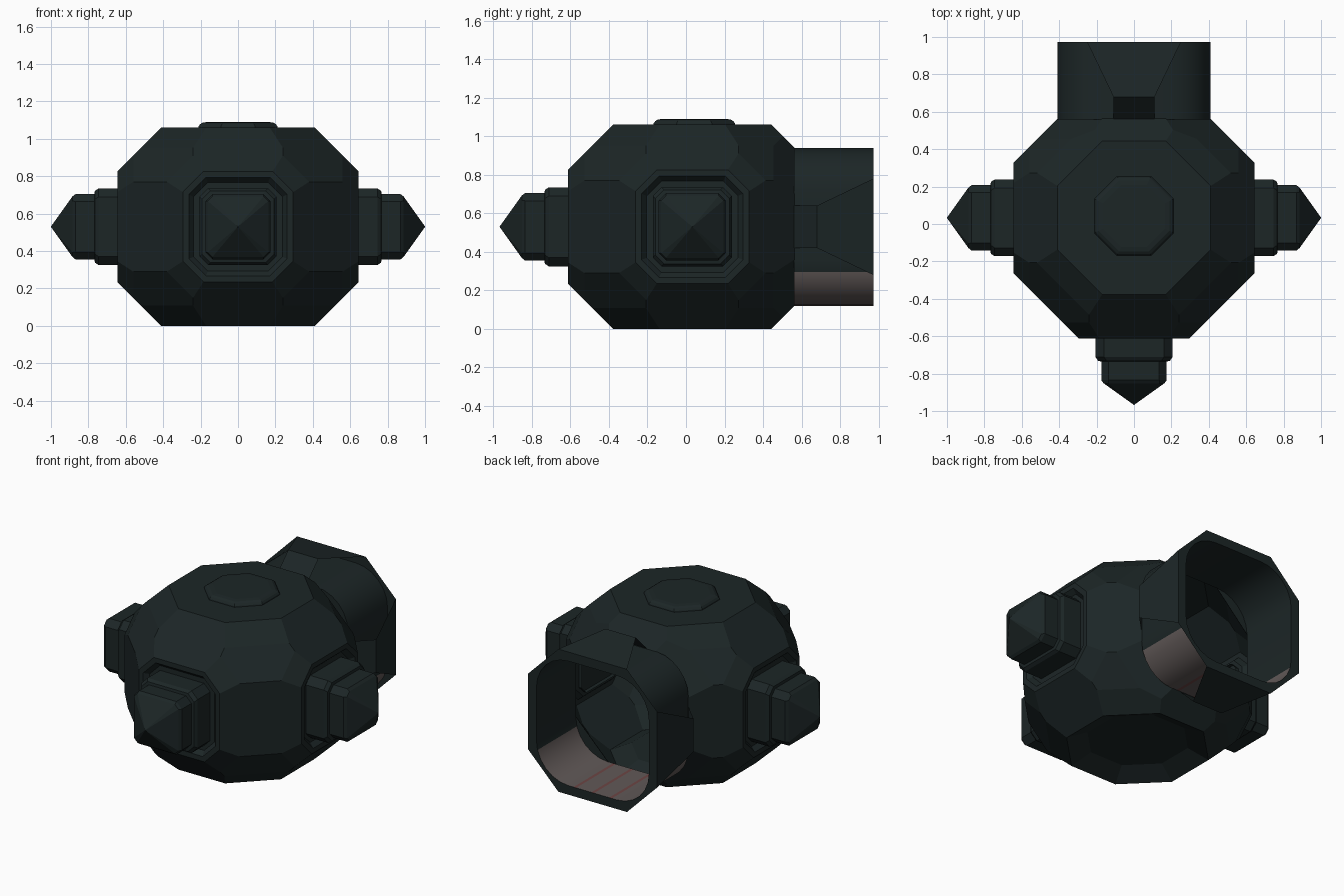
import bpy, bmesh, math
from itertools import product
from mathutils import Vector, Matrix

if "Cube" in bpy.data.objects:
    bpy.data.objects.remove(bpy.data.objects["Cube"])

C = Vector((0, 0.033, 0.53))          # centre of the faceted body


def material(name, rgb):
    m = bpy.data.materials.new(name)
    m.diffuse_color = (*rgb, 1)
    m.use_nodes = True
    m.node_tree.nodes["Principled BSDF"].inputs["Base Color"].default_value = m.diffuse_color
    return m


DARK = material("dark_green_grey", (0.0115, 0.0190, 0.0195))
PINK = material("dusty_pink_grey", (0.12, 0.10, 0.097))
RED = material("dull_red", (0.15, 0.06, 0.058))


def finish(bm, name, mats=(DARK,)):
    bmesh.ops.recalc_face_normals(bm, faces=bm.faces[:])
    me = bpy.data.meshes.new(name)
    bm.to_mesh(me)
    bm.free()
    ob = bpy.data.objects.new(name, me)
    bpy.context.collection.objects.link(ob)
    for m in mats:
        me.materials.append(m)
    return ob


def ring(half, cut):
    """Square with cut corners, 8 points."""
    a, b = half, half - cut
    return [(a, -b), (a, b), (b, a), (-b, a), (-a, b), (-a, -b), (-b, -a), (b, -a)]


def loft(name, rings, matrix):
    """rings: (half, corner cut, height); closed at the far end."""
    bm = bmesh.new()
    loops = [[bm.verts.new(matrix @ Vector((x, y, h))) for x, y in ring(r, c)]
             for r, c, h in rings]
    for a, b in zip(loops, loops[1:]):
        for i in range(8):
            j = (i + 1) % 8
            bm.faces.new((a[i], a[j], b[j], b[i]))
    bm.faces.new(loops[-1])
    return finish(bm, name)


# Body: a block trimmed by a set of planes, open at the back
axes = [((1, 0, 0), .645), ((-1, 0, 0), .645), ((0, -1, 0), .645),
        ((0, 1, 0), .53), ((0, 0, 1), .53), ((0, 0, -1), .53)]
planes = list(axes)
for s in product((-1, 0, 1), repeat=3):
    n = sum(map(abs, s))
    if n == 2:
        planes.append((s, 0.94))
    elif n == 3:
        planes.append((s, 1.18))
        for ax, lim in axes:
            w = Vector(s) + Vector(ax) * 0.65
            if Vector(s).dot(Vector(ax)) > 0:
                planes.append((w, 1.544 if lim > .6 else 1.4545))
bm = bmesh.new()
bmesh.ops.create_cube(bm, size=2)
for n, d in planes:
    n = Vector(n)
    bmesh.ops.bisect_plane(bm, geom=bm.verts[:] + bm.edges[:] + bm.faces[:], dist=1e-5,
                           plane_co=n * d / n.length_squared, plane_no=n, clear_outer=True)
    bmesh.ops.holes_fill(bm, edges=bm.edges[:], sides=0)
bmesh.ops.remove_doubles(bm, verts=bm.verts[:], dist=0.012)
bm.normal_update()
bmesh.ops.recalc_face_normals(bm, faces=bm.faces[:])


def facing(d):
    return [f for f in bm.faces if f.normal.dot(Vector(d)) > 0.99]


# sunken octagonal seats for the three studs, shallow dish underneath
for d in ((1, 0, 0), (-1, 0, 0), (0, -1, 0)):
    f = facing(d)
    bmesh.ops.inset_region(bm, faces=f, thickness=0.032, use_even_offset=True)
    bmesh.ops.inset_region(bm, faces=f, thickness=0.026, depth=-0.03, use_even_offset=True)
bmesh.ops.inset_region(bm, faces=facing((0, 0, -1)), thickness=0.12, depth=-0.06,
                       use_even_offset=True)
bmesh.ops.delete(bm, geom=facing((0, 1, 0)), context='FACES_ONLY')
bmesh.ops.translate(bm, verts=bm.verts[:], vec=C)
finish(bm, "body")

# Stepped studs with pyramid tips on the left, right and front
stud = [(.205, .045, .59), (.205, .045, .745), (.192, .045, .765), (.175, .04, .768),
        (.175, .04, .868), (.162, .025, .885), (.001, .0003, 1.0)]
for side, d in (("right", (1, 0, 0)), ("left", (-1, 0, 0)), ("front", (0, -1, 0))):
    rot = Vector(d).to_track_quat('Z', 'Y').to_matrix().to_4x4()
    loft("stud_" + side, stud, Matrix.Translation(C) @ rot)

# Low rounded cap on top
loft("top_cap", [(.213, .12, .525), (.211, .12, .537), (.203, .117, .548), (.19, .11, .556),
                 (.165, .097, .56)], Matrix.Translation(C + Vector((0, .01, 0))))

# Rear tube: rounded square, pink below, with thin red streaks along the floor
FRONT, REAR = 0.56, 0.972
H, K = 0.41, 0.175
prof, corners = [], []
for q in range(4):
    cx, cz = ((K, K), (-K, K), (-K, -K), (K, -K))[q]
    arc = []
    for i in range(7):
        a = math.radians(90 * q + 15 * i)
        arc.append((cx + (H - K) * math.cos(a), cz + (H - K) * math.sin(a)))
    corners.append(arc)
    prof += arc
    if q == 2:
        prof += [(x, -H) for x in (-.14, -.12, -.01, .01, .12, .14)]
N = len(prof)


def loop(bm, pts, y):
    return [bm.verts.new((x, y, C.z + z)) for x, z in pts]


bm = bmesh.new()
a, b = loop(bm, prof, FRONT), loop(bm, prof, REAR)
for i in range(N):
    j = (i + 1) % N
    f = bm.faces.new((a[i], a[j], b[j], b[i]))
    f.smooth = True
    if max(prof[i][1], prof[j][1]) < -.2:
        f.material_index = 2 if abs(prof[i][0] - prof[j][0]) < 0.025 and prof[i][1] < -.405 else 1
finish(bm, "rear_tube", (DARK, PINK, RED))

# Corner webs closing the gap between the body opening and the round tube corners
bm = bmesh.new()
for arc in corners:
    bm.faces.new(loop(bm, arc, FRONT + .002))
finish(bm, "corner_webs")

# Flat octagonal rim around the tube mouth
bm = bmesh.new()
edges = []
for pts in (prof, ring(.47, .22)):
    vs = loop(bm, pts, REAR)
    edges += [bm.edges.new((vs[i], vs[(i + 1) % len(vs)])) for i in range(len(vs))]
bmesh.ops.triangle_fill(bm, edges=edges, use_beauty=True, normal=(0, 1, 0))
hole = [f for f in bm.faces
        if all(max(abs(v.co.x), abs(v.co.z - C.z)) < H + .005 for v in f.verts)]
bmesh.ops.delete(bm, geom=hole, context='FACES_ONLY')
finish(bm, "tube_rim")

# Four bent plates from the body out to the rim
for k, side in enumerate(("top", "right", "bottom", "left")):
    m = Matrix.Translation((0, 0, C.z)) @ Matrix.Rotation(k * math.pi / 2, 4, 'Y')
    bm = bmesh.new()
    rows = [[bm.verts.new(m @ Vector((s * w, y, r))) for s in (-1, 1)]
            for w, y, r in ((.11, FRONT, .41), (.11, .68, .53), (.25, REAR, .47))]
    for p, q in zip(rows, rows[1:]):
        bm.faces.new((p[0], p[1], q[1], q[0]))
    finish(bm, "brace_" + side)
